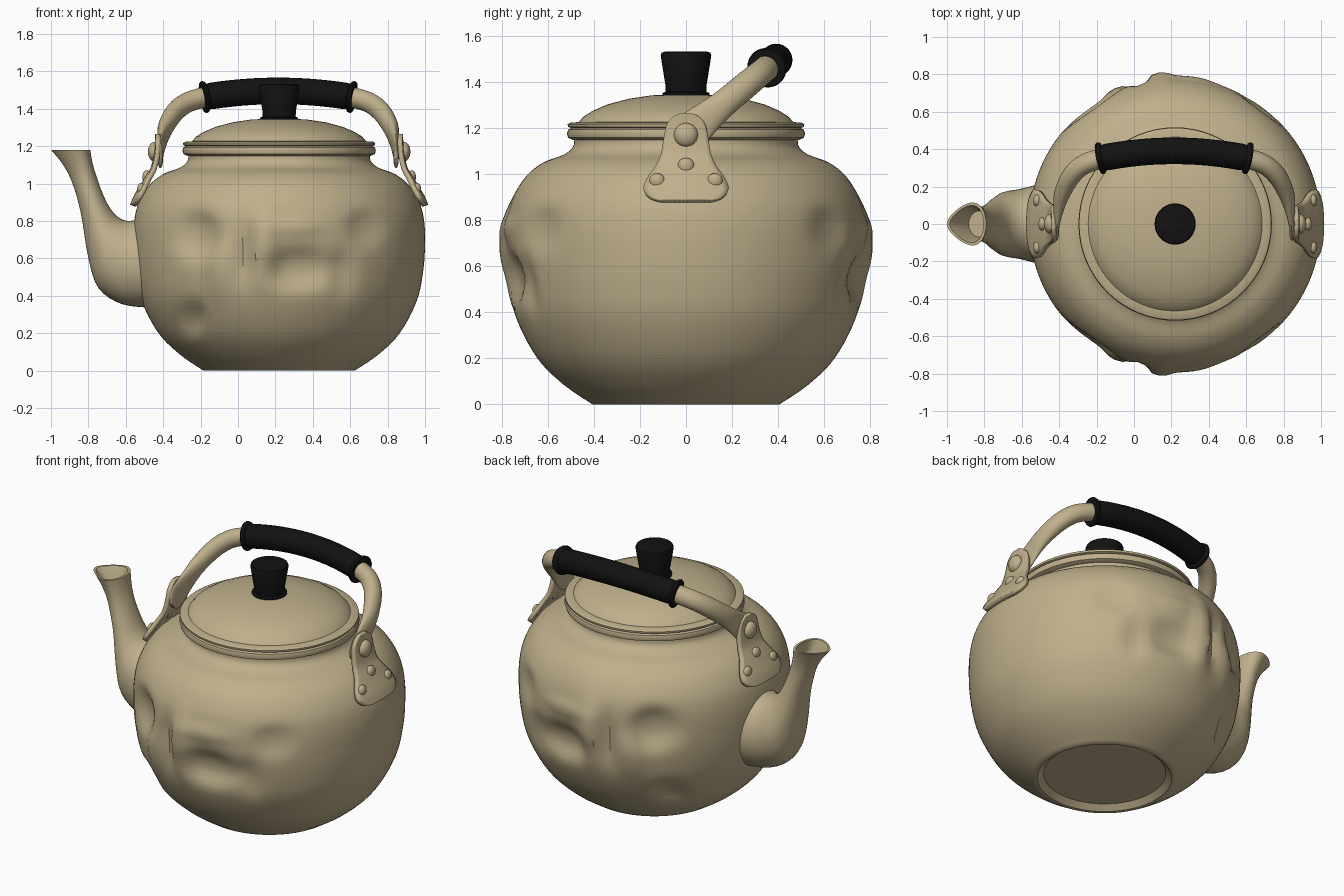
import bpy, bmesh
from math import sin, cos, pi, exp, sqrt, radians
from mathutils import Vector

if "Cube" in bpy.data.objects:
    bpy.data.objects.remove(bpy.data.objects["Cube"])

CX = 0.22                                  # axis of body and lid
PIVOT = Vector((0.215, 0, 1.17))           # centre of the handle hinge line
UP = Vector((0, 0.77, 0.64))               # tilted handle direction
ACROSS = Vector((0, -0.64, 0.77))          # normal of the handle plane
SIDE = Vector((1, 0, 0))


def material(name, color, rough):
    m = bpy.data.materials.new(name)
    m.use_nodes = True
    m.diffuse_color = color
    bsdf = m.node_tree.nodes["Principled BSDF"]
    bsdf.inputs["Base Color"].default_value = color
    bsdf.inputs["Roughness"].default_value = rough
    return m


TAN = material("tan_metal", (0.52, 0.43, 0.26, 1), 0.5)
BLACK = material("black_plastic", (0.006, 0.006, 0.006, 1), 0.6)


def finish(bm, name, mat, angle=40):
    bmesh.ops.recalc_face_normals(bm, faces=bm.faces)
    me = bpy.data.meshes.new(name)
    bm.to_mesh(me)
    bm.free()
    me.materials.append(mat)
    for p in me.polygons:
        p.use_smooth = True
    me.set_sharp_from_angle(angle=radians(angle))
    ob = bpy.data.objects.new(name, me)
    bpy.context.collection.objects.link(ob)
    return ob


def loft(name, rings, mat, angle=40):
    """Skin a list of closed rings and cap both ends."""
    bm = bmesh.new()
    rows = [[bm.verts.new(p) for p in ring] for ring in rings]
    n = len(rows[0])
    for a, b in zip(rows, rows[1:]):
        for i in range(n):
            j = (i + 1) % n
            bm.faces.new((a[i], a[j], b[j], b[i]))
    bm.faces.new(rows[0])
    bm.faces.new(rows[-1])
    return finish(bm, name, mat, angle)


def smooth(points, steps):
    """Catmull-Rom interpolation of tuples of any length."""
    out = []
    for i in range(len(points) - 1):
        a, b, c, d = (Vector(points[min(max(k, 0), len(points) - 1)])
                      for k in range(i - 1, i + 3))
        for s in range(steps):
            t = s / steps
            out.append(b + (c - a) * (t / 2) + (a * 2 - b * 5 + c * 4 - d) * (t * t / 2)
                       + (b * 3 - a - c * 3 + d) * (t ** 3 / 2))
    return out + [Vector(points[-1])]


def lathe(name, profile, mat, segments=64, shape=None, angle=40):
    rings = []
    for r, z in profile:
        ring = []
        for i in range(segments):
            a = 2 * pi * i / segments
            k = r + (shape(CX + r * cos(a), abs(r * sin(a)), z) if shape else 0)
            ring.append((CX + k * cos(a), k * sin(a), z))
        rings.append(ring)
    return loft(name, rings, mat, angle)


# Dents beaten into the front and back: x, z, half width, half height, depth
DENTS = [(-0.22, 0.72, 0.11, 0.12, -0.055), (0.03, 0.64, 0.045, 0.16, -0.03),
         (0.33, 0.55, 0.17, 0.1, -0.055), (-0.25, 0.28, 0.07, 0.08, -0.035),
         (0.56, 0.52, 0.06, 0.12, -0.025), (0.68, 0.76, 0.09, 0.09, -0.025),
         (0.14, 0.66, 0.07, 0.2, 0.035), (-0.1, 0.55, 0.06, 0.15, 0.02),
         (0.3, 0.77, 0.14, 0.05, 0.015)]


def dents(x, y, z):
    if y < 0.2:
        return 0
    return sum(d * exp(-(((x - cx) / w) ** 2 + ((z - cz) / h) ** 2) ** 1.5)
               for cx, cz, w, h, d in DENTS)


# Body with recessed foot, rounded belly and neck
belly = [(0.405, 0), (0.53, 0.085), (0.645, 0.2), (0.735, 0.37), (0.77, 0.53),
         (0.78, 0.68), (0.775, 0.8), (0.75, 0.9), (0.695, 0.99), (0.62, 1.05),
         (0.53, 1.085), (0.49, 1.12), (0.485, 1.165)]
foot = [(0.02, 0.03), (0.35, 0.03), (0.385, 0)]
lathe("kettle_body", foot + [tuple(p) for p in smooth(belly, 5)], TAN, 120, dents)

# Lid with a double rolled rim and a low dome
lathe("lid", [(0.3, 1.15), (0.49, 1.148), (0.512, 1.158), (0.517, 1.175),
              (0.512, 1.193), (0.498, 1.2), (0.512, 1.205), (0.514, 1.217),
              (0.5, 1.224), (0.465, 1.226), (0.445, 1.25), (0.405, 1.275),
              (0.34, 1.303), (0.25, 1.327), (0.15, 1.342), (0.02, 1.348)], TAN)

# Lid knob on a thin collar
lathe("lid_knob", [(0.02, 1.335), (0.1, 1.335), (0.102, 1.352), (0.088, 1.358),
                   (0.09, 1.39), (0.11, 1.515), (0.105, 1.528), (0.09, 1.532),
                   (0.02, 1.532)], BLACK, 40)

# Spout: outer edge x, z / inner edge x, z / half width
sections = [(-0.45, 0.335, -0.45, 0.83, 0.23), (-0.62, 0.355, -0.575, 0.80, 0.19),
            (-0.745, 0.44, -0.64, 0.82, 0.172), (-0.80, 0.6, -0.685, 0.87, 0.14),
            (-0.84, 0.84, -0.725, 0.95, 0.105), (-0.885, 1.0, -0.762, 1.055, 0.09),
            (-0.935, 1.1, -0.78, 1.12, 0.095), (-1.0, 1.18, -0.79, 1.18, 0.108)]


def spout_ring(sec, beak, inset=0, drop=0):
    ax, az, bx, bz, w = sec
    ring = []
    for i in range(40):
        a = 2 * pi * i / 40
        k = (1 - cos(a) * (1 - inset)) / 2
        y = (w - inset * 0.1) * sin(a) * (1 - 0.38 * beak * cos(a))
        ring.append((ax + (bx - ax) * k, y, az + (bz - az) * k - drop))
    return ring


path = smooth(sections, 4)
rings = [spout_ring(s, max(0, (s[1] - 0.95) / 0.23)) for s in path]
rings += [spout_ring(path[-1], 1, 0.14), spout_ring(path[-3], 0.8, 0.16),
          spout_ring(path[-8], 0.2, 0.2)]
loft("spout", rings, TAN)


# Handle parts are swept in the tilted plane: offset x, height, half thickness, half width
def sweep(name, stations, mat):
    rings = []
    for i, (dx, t, th, w) in enumerate(stations):
        p, q = stations[max(i - 1, 0)], stations[min(i + 1, len(stations) - 1)]
        tangent = (SIDE * (q[0] - p[0]) + UP * (q[1] - p[1])).normalized()
        normal = tangent.cross(ACROSS)
        c = PIVOT + SIDE * dx + UP * t
        rings.append([c + normal * (th * cos(a)) + ACROSS * (w * sin(a))
                      for a in (2 * pi * k / 28 for k in range(28))])
    return loft(name, rings, mat)


def grip_station(dx, r):
    return (dx, 0.508 - 0.053 * (dx / 0.4) ** 2, r, r)


ends = [(-0.405, 0.06), (-0.404, 0.082), (-0.395, 0.087), (-0.383, 0.082), (-0.376, 0.068)]
grip = ends + [(-0.36 + 0.06 * i, 0.071) for i in range(13)]
grip += [(-dx, r) for dx, r in reversed(ends)]
sweep("handle_grip", [grip_station(dx, r) for dx, r in grip], BLACK)

arm = [(0.63, -0.085, 0.012, 0.03), (0.63, -0.06, 0.014, 0.065), (0.63, 0.0, 0.016, 0.085),
       (0.62, 0.1, 0.026, 0.072), (0.6, 0.21, 0.042, 0.06), (0.55, 0.335, 0.05, 0.058),
       (0.48, 0.415, 0.052, 0.056), (0.38, 0.46, 0.052, 0.056)]
# Bracket rows: height, distance from axis, half width
rows = smooth([(0.882, 0.785, 0.11), (0.895, 0.78, 0.155), (0.93, 0.765, 0.183),
               (0.98, 0.735, 0.165), (1.03, 0.705, 0.13), (1.08, 0.675, 0.108),
               (1.15, 0.658, 0.096), (1.21, 0.652, 0.084), (1.245, 0.65, 0.06),
               (1.265, 0.65, 0.025)], 3)
# Rivets: y, z, distance from axis, radius
rivets = [(0, 1.17, 0.668, 0.052), (0, 1.035, 0.708, 0.036),
          (0.125, 0.97, 0.737, 0.034), (-0.125, 0.97, 0.737, 0.034)]

for side, label in ((1, "left"), (-1, "right")):
    sweep(label + "_handle_arm", [(side * p[0],) + tuple(p[1:]) for p in smooth(arm, 4)], TAN)

    # Hinge bracket wrapped onto the shoulder
    bm = bmesh.new()
    grid = []
    for z, r, w in rows:
        ys = [w * k / 6 for k in range(-6, 7)]
        grid.append([bm.verts.new((CX + side * sqrt(r * r - y * y), y, z)) for y in ys])
    for a, b in zip(grid, grid[1:]):
        for i in range(12):
            bm.faces.new((a[i], a[i + 1], b[i + 1], b[i]))
    plate = finish(bm, label + "_hinge_bracket", TAN)
    thick = plate.modifiers.new("thickness", "SOLIDIFY")
    thick.thickness = 0.026
    thick.offset = 0

    # Domed rivets
    bm = bmesh.new()
    for y, z, r, size in rivets:
        made = bmesh.ops.create_uvsphere(bm, u_segments=20, v_segments=12, radius=size)["verts"]
        for v in made:
            v.co = Vector((CX + side * r + v.co.x * 0.65, y + v.co.y, z + v.co.z))
    finish(bm, label + "_rivets", TAN)
